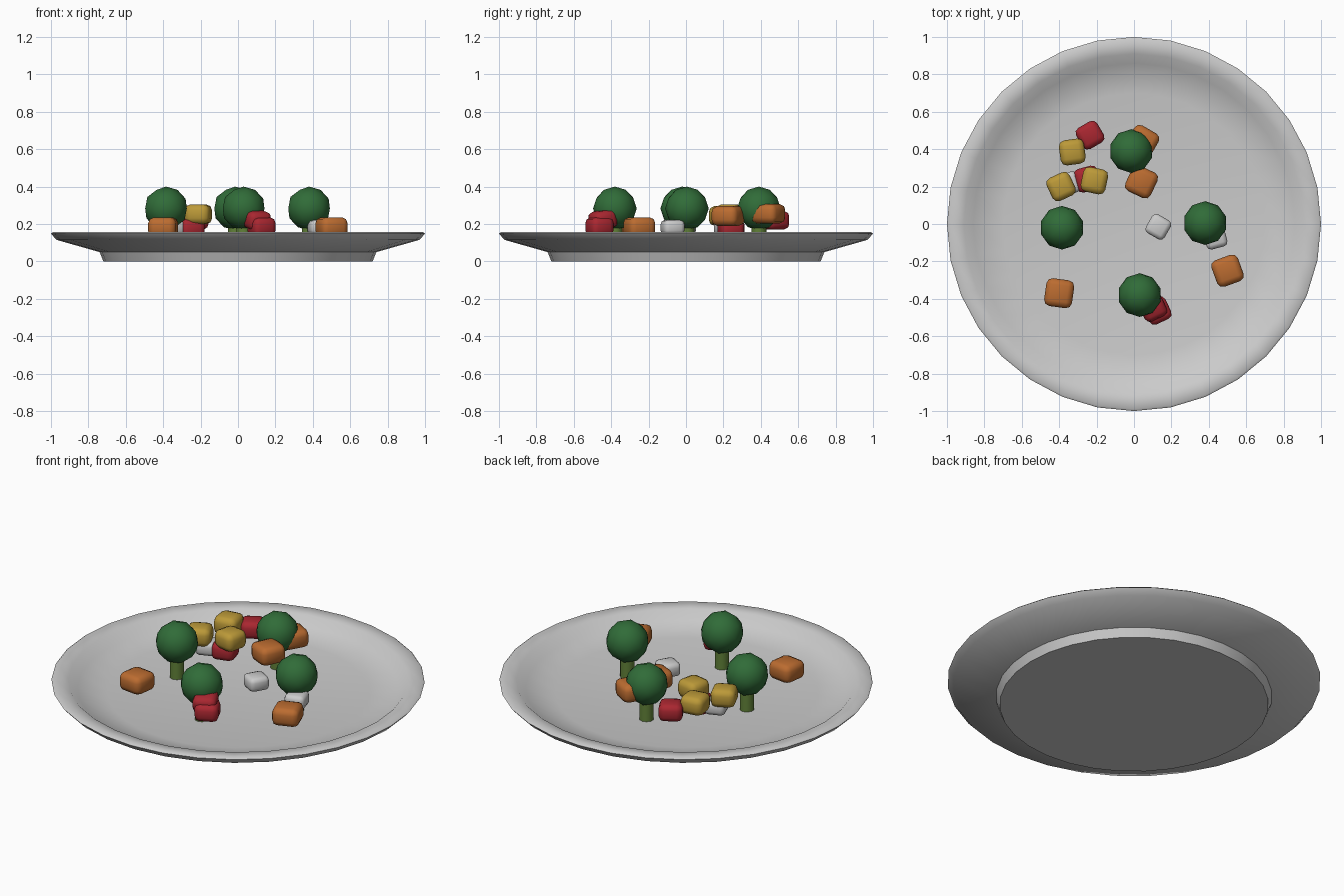
import bpy, bmesh, math

if "Cube" in bpy.data.objects:
    bpy.data.objects.remove(bpy.data.objects["Cube"])

def material(name, color):
    m = bpy.data.materials.new(name)
    m.diffuse_color = (*color, 1)
    m.use_nodes = True
    m.node_tree.nodes["Principled BSDF"].inputs["Base Color"].default_value = m.diffuse_color
    return m

GREEN = material("crown_green", (0.03, 0.15, 0.04))
STEM = material("stem_green", (0.12, 0.22, 0.04))
ORANGE = material("orange", (0.50, 0.15, 0.03))
YELLOW = material("yellow", (0.50, 0.32, 0.04))
RED = material("red", (0.40, 0.02, 0.03))

def finish(ob, name, mat=None, angle=40):
    ob.name = name
    if mat:
        ob.data.materials.append(mat)
    bpy.context.view_layer.objects.active = ob
    ob.select_set(True)
    bpy.ops.object.shade_smooth_by_angle(angle=math.radians(angle))
    ob.select_set(False)
    return ob

def lathe(name, profile, sides):
    bm = bmesh.new()
    rings = []
    for r, z in profile:
        n = 1 if r == 0 else sides
        rings.append([bm.verts.new((r * math.cos(2 * math.pi * i / sides),
                                    r * math.sin(2 * math.pi * i / sides), z))
                      for i in range(n)])
    for a, b in zip(rings, rings[1:]):
        for i in range(sides):
            j = (i + 1) % sides
            quad = [a[i % len(a)], a[j % len(a)], b[j % len(b)], b[i % len(b)]]
            bm.faces.new(list(dict.fromkeys(quad)))
    bmesh.ops.recalc_face_normals(bm, faces=bm.faces)
    me = bpy.data.meshes.new(name)
    bm.to_mesh(me)
    bm.free()
    ob = bpy.data.objects.new(name, me)
    bpy.context.collection.objects.link(ob)
    return finish(ob, name, angle=50)

def chunk(name, mat, loc, size, height, rot, tilt=0):
    # Rounded vegetable cube
    bm = bmesh.new()
    bmesh.ops.create_cube(bm, size=1)
    bmesh.ops.scale(bm, vec=(size, size, height), verts=bm.verts)
    bmesh.ops.bevel(bm, geom=bm.edges[:], offset=height * 0.3, segments=2,
                    profile=0.5, affect='EDGES')
    me = bpy.data.meshes.new(name)
    bm.to_mesh(me)
    bm.free()
    ob = bpy.data.objects.new(name, me)
    bpy.context.collection.objects.link(ob)
    ob.location = loc
    ob.rotation_euler = (math.radians(tilt), 0, math.radians(rot))
    finish(ob, name, mat, 60)

# Plate: foot, sloped underside, rim, sunken floor
lathe("plate", [(0, 0), (0.72, 0), (0.74, 0.05), (0.97, 0.115), (1.0, 0.148),
                (0.99, 0.156), (0.91, 0.15), (0.86, 0.105), (0.70, 0.078),
                (0, 0.075)], 32)

# Broccoli florets
for x, y in [(-0.385, -0.02), (0.38, 0.005), (-0.015, 0.39), (0.03, -0.38)]:
    bpy.ops.mesh.primitive_cylinder_add(vertices=10, radius=0.04, depth=0.16,
                                        location=(x, y, 0.155))
    finish(bpy.context.object, "broccoli_stem", STEM)
    bpy.ops.mesh.primitive_ico_sphere_add(subdivisions=2, radius=0.117,
                                          location=(x, y, 0.283))
    finish(bpy.context.object, "broccoli_crown", GREEN, 60)

# Vegetable pieces: x, y, z, rotation, tilt
pieces = [
    ("orange_piece", ORANGE, 0.15, 0.105, [
        (-0.40, -0.37, 0.183, -8, 0), (0.50, -0.25, 0.183, 20, 0),
        (0.04, 0.225, 0.243, -25, 0), (0.045, 0.44, 0.255, -30, 0)]),
    ("yellow_piece", YELLOW, 0.135, 0.105, [
        (-0.33, 0.385, 0.253, 8, 0), (-0.39, 0.20, 0.243, 25, 0),
        (-0.212, 0.232, 0.252, -12, 0)]),
    ("red_piece", RED, 0.13, 0.10, [
        (-0.235, 0.475, 0.22, 30, 0), (-0.25, 0.24, 0.178, 15, 0),
        (0.10, -0.445, 0.222, 25, 10), (0.125, -0.463, 0.185, 25, 0)]),
    ("white_piece", None, 0.115, 0.08, [
        (0.13, -0.015, 0.185, -30, 0), (0.435, -0.072, 0.182, 15, 0),
        (-0.35, 0.215, 0.178, 20, 0)]),
]
for name, mat, size, height, spots in pieces:
    for x, y, z, rot, tilt in spots:
        chunk(name, mat, (x, y, z), size, height, rot, tilt)
